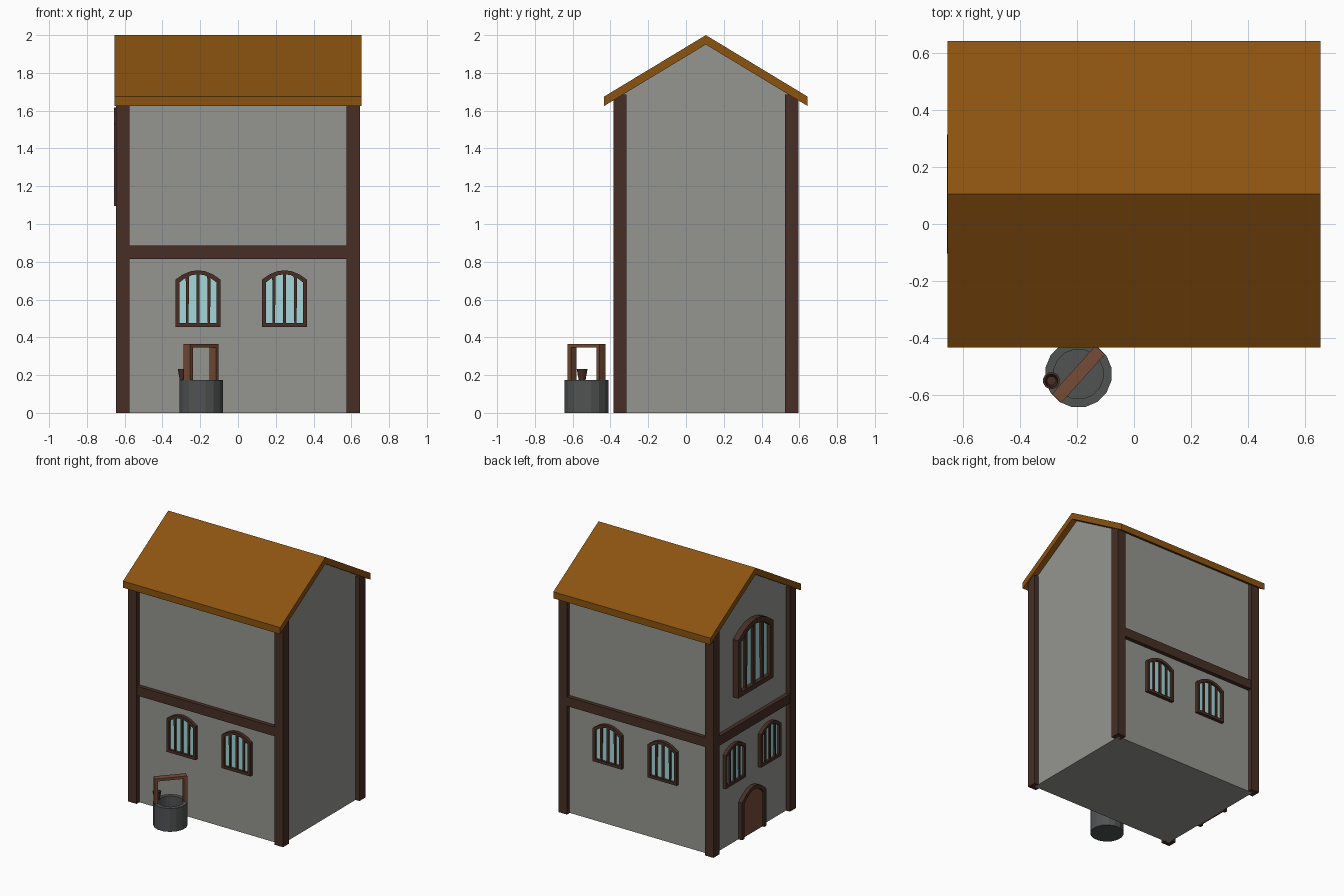
import bpy, bmesh, math
from mathutils import Matrix, Vector

if "Cube" in bpy.data.objects:
    bpy.data.objects.remove(bpy.data.objects["Cube"])


def material(name, r, g, b):
    m = bpy.data.materials.new(name)
    m.diffuse_color = (r, g, b, 1)
    m.use_nodes = True
    m.node_tree.nodes["Principled BSDF"].inputs["Base Color"].default_value = m.diffuse_color
    return m


PLASTER = material("grey_plaster", 0.30, 0.30, 0.28)
DARK = material("dark_timber", 0.063, 0.028, 0.019)
WOOD = material("warm_wood", 0.18, 0.073, 0.038)
ROOF = material("roof_brown", 0.26, 0.086, 0.005)
STONE = material("dark_stone", 0.082, 0.084, 0.086)
GLASS = material("pale_glass", 0.38, 0.68, 0.70)


def finish(name, bm, mat):
    bmesh.ops.recalc_face_normals(bm, faces=bm.faces)
    mesh = bpy.data.meshes.new(name)
    bm.to_mesh(mesh)
    bm.free()
    mesh.materials.append(mat)
    ob = bpy.data.objects.new(name, mesh)
    bpy.context.collection.objects.link(ob)
    return ob


def prism(name, outline, d0, d1, mat, mtx=Matrix()):
    """Extrude an outline (u, v) from depth d0 to d1; local -y is outward."""
    bm = bmesh.new()
    a = [bm.verts.new(mtx @ Vector((u, -d0, v))) for u, v in outline]
    b = [bm.verts.new(mtx @ Vector((u, -d1, v))) for u, v in outline]
    bm.faces.new(a)
    bm.faces.new(b[::-1])
    n = len(a)
    for i in range(n):
        j = (i + 1) % n
        bm.faces.new((a[i], b[i], b[j], a[j]))
    return finish(name, bm, mat)


def box(name, x0, x1, y0, y1, z0, z1, mat, mtx=Matrix()):
    return prism(name, [(x0, z0), (x1, z0), (x1, z1), (x0, z1)], -y0, -y1, mat, mtx)


def lathe(name, profile, sides, cx, cy, mat):
    bm = bmesh.new()
    rings = []
    for k in range(sides):
        t = 2 * math.pi * (k + 0.5) / sides
        rings.append([bm.verts.new((cx + r * math.cos(t), cy + r * math.sin(t), z))
                      for r, z in profile])
    for k in range(sides):
        p, q = rings[k], rings[(k + 1) % sides]
        for i in range(len(profile) - 1):
            bm.faces.new((p[i], q[i], q[i + 1], p[i + 1]))
    bmesh.ops.remove_doubles(bm, verts=bm.verts, dist=1e-5)
    bmesh.ops.dissolve_degenerate(bm, edges=bm.edges, dist=1e-5)
    return finish(name, bm, mat)


def arch(half, bottom, spring, rise, n=6):
    """Open outline: bottom right, up and over the arch, bottom left."""
    pts = [(half, bottom)]
    for i in range(n + 1):
        s = 1 - 2 * i / n
        pts.append((half * s, spring + rise * (1 - s * s)))
    return pts + [(-half, bottom)]


def window(name, mtx, s=1.0):
    h, f = 0.12 * s, 0.021 * s
    top, rise = 0.25 * s, 0.05 * s
    outer = arch(h, 0, top, rise)
    inner = arch(h - f, f, top - f * 0.7, rise - f * 0.3)
    foot = arch(h - f, 0, top - f * 0.7, rise - f * 0.3)
    prism(name + "_frame", outer + foot[::-1], -0.01, 0.025 * s, DARK, mtx)
    prism(name + "_sill", [(-h + f, 0), (h - f, 0), (h - f, f), (-h + f, f)],
          -0.01, 0.025 * s, DARK, mtx)
    prism(name + "_glass", inner, -0.005, 0.008 * s, GLASS, mtx)
    for i, u in enumerate((-0.056, 0, 0.058)):
        u *= s
        wt, wb = 0.009 * s, (0.009 if i == 1 else 0.006) * s
        z1 = top + rise * (1 - (u / h) ** 2) - f * 0.6
        prism(f"{name}_bar_{i + 1}", [(u - wb, f / 2), (u + wb, f / 2), (u + wt, z1), (u - wt, z1)],
              0, 0.018 * s, DARK, mtx)


def place(x, y, z, deg):
    return Matrix.Translation((x, y, z)) @ Matrix.Rotation(math.radians(deg), 4, 'Z')


# House walls with gable ends (profile in y-z, extruded along x)
X, Y0, Y1, YC = 0.612, -0.352, 0.562, 0.105
SLOPE = 0.325 / 0.538
along_x = Matrix.Rotation(math.radians(90), 4, 'Z')
eave = 1.95 - SLOPE * (Y1 - YC)
prism("house_walls", [(Y0, 0), (Y1, 0), (Y1, eave), (YC, 1.95), (Y0, eave)], -X, X, PLASTER, along_x)

# Roof chevron
prism("roof", [(-0.433, 1.625), (YC, 1.95), (0.643, 1.625), (0.643, 1.675), (YC, 2.0), (-0.433, 1.675)],
      -0.655, 0.655, ROOF, along_x)

# Corner posts
for sx, side in ((-1, "left"), (1, "right")):
    for yc, end in ((-0.35, "front"), (0.56, "back")):
        xc = sx * 0.61
        box(f"{end}_{side}_post", xc - 0.035, xc + 0.035, yc - 0.035, yc + 0.035, 0, 1.685, DARK)

# Floor beams on the front, back and left
box("front_beam", -0.58, 0.58, -0.382, -0.32, 0.815, 0.885, DARK)
box("back_beam", -0.58, 0.58, 0.53, 0.592, 0.815, 0.885, DARK)
box("left_beam", -0.642, -0.58, -0.32, 0.53, 0.815, 0.885, DARK)

# Windows
for i, x in enumerate((-0.212, 0.246)):
    window(f"front_window_{i + 1}", place(x, Y0, 0.455, 0))
    window(f"back_window_{i + 1}", place(x, Y1, 0.455, 180))
for i, y in enumerate((YC - 0.21, YC + 0.21)):
    window(f"left_window_{i + 1}", place(-X, y, 0.455, -90))
window("large_left_window", place(-X, YC, 1.095, -90), 1.74)

# Arched door on the left
door = place(-X, YC, 0, -90)
prism("door_frame", arch(0.145, 0, 0.28, 0.075) + arch(0.118, 0, 0.262, 0.067)[::-1],
      -0.01, 0.03, DARK, door)
prism("door_panel", arch(0.118, 0, 0.262, 0.067), -0.005, 0.015, WOOD, door)

# Stone well
WX, WY = -0.195, -0.527
lathe("well_wall", [(0, 0), (0.118, 0), (0.118, 0.175), (0.088, 0.175), (0.088, 0.03), (0, 0.03)],
      16, WX, WY, STONE)

# Wooden frame over the well, turned diagonally
turn = place(WX, WY, 0, 48)
box("well_crossbar", -0.114, 0.114, -0.0225, 0.0225, 0.345, 0.365, WOOD, turn)
box("well_post_1", -0.114, -0.091, -0.0225, 0.0225, 0.17, 0.345, WOOD, turn)
box("well_post_2", 0.091, 0.114, -0.0225, 0.0225, 0.17, 0.345, WOOD, turn)

# Bucket on the rim
lathe("bucket", [(0, 0.175), (0.019, 0.175), (0.03, 0.233), (0.023, 0.233), (0.016, 0.185), (0, 0.185)],
      12, -0.29, -0.55, DARK)
